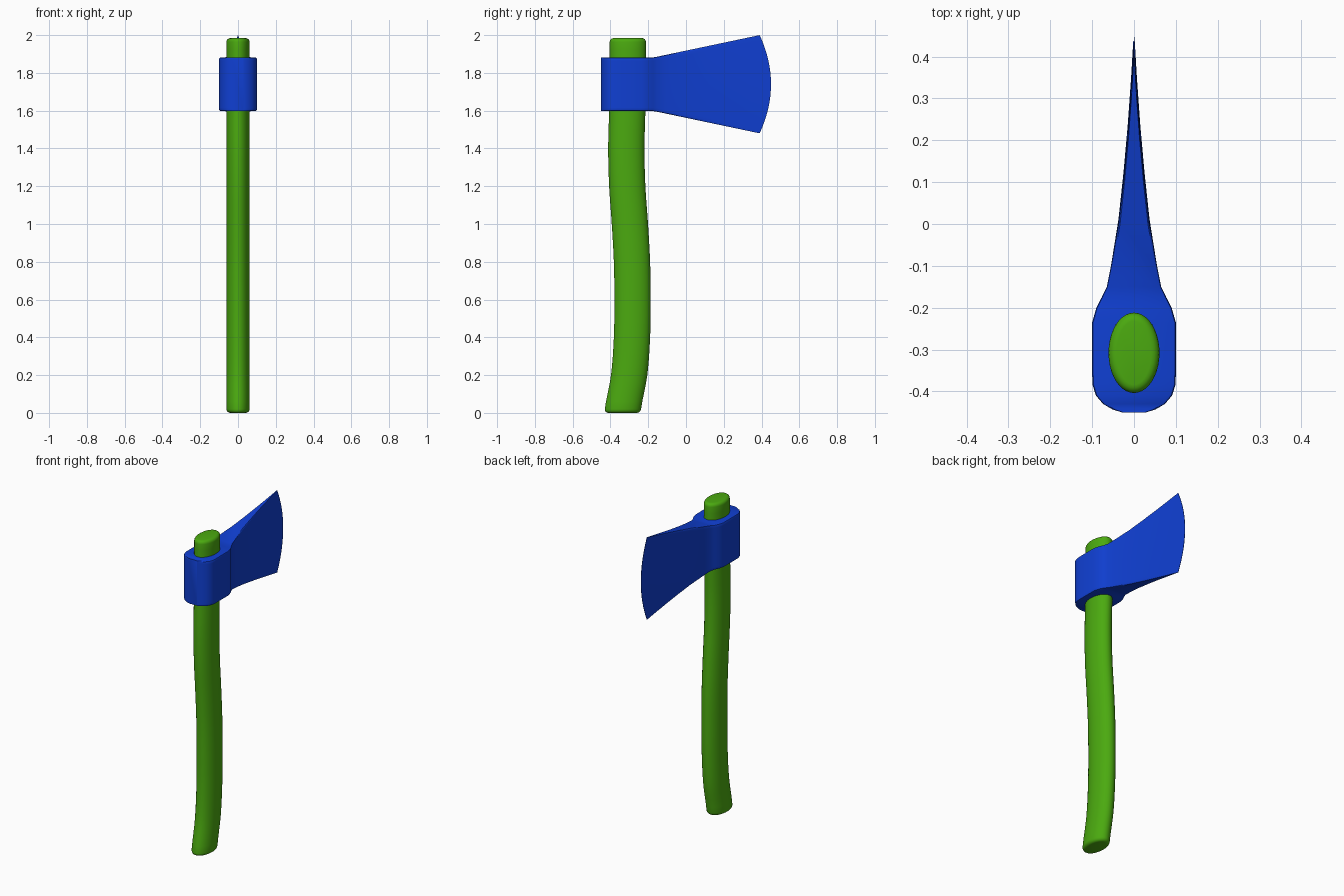
import bpy, bmesh, math

if "Cube" in bpy.data.objects:
    bpy.data.objects.remove(bpy.data.objects["Cube"])


def loft(name, rings, color):
    """Skin closed loops of points, cap both ends and shade smooth."""
    bm = bmesh.new()
    loops = [[bm.verts.new(p) for p in ring] for ring in rings]
    n = len(loops[0])
    for a, b in zip(loops, loops[1:]):
        for i in range(n):
            j = (i + 1) % n
            bm.faces.new((a[i], a[j], b[j], b[i]))
    bm.faces.new(loops[0][::-1])
    bm.faces.new(loops[-1])
    bmesh.ops.recalc_face_normals(bm, faces=bm.faces[:])
    mesh = bpy.data.meshes.new(name)
    bm.to_mesh(mesh)
    bm.free()
    obj = bpy.data.objects.new(name, mesh)
    bpy.context.collection.objects.link(obj)
    mat = bpy.data.materials.new(name + "_colour")
    mat.diffuse_color = color
    mat.use_nodes = True
    mat.node_tree.nodes["Principled BSDF"].inputs["Base Color"].default_value = mat.diffuse_color
    mesh.materials.append(mat)
    bpy.ops.object.select_all(action='DESELECT')
    obj.select_set(True)
    bpy.context.view_layer.objects.active = obj
    bpy.ops.object.shade_smooth_by_angle(angle=math.radians(35))
    return obj


# Handle: gently S-curved oval shaft, centre line given every 0.2 in height
CENTRES = [-.336, -.301, -.286, -.283, -.286, -.297, -.311, -.316, -.311, -.308, -.308]


def centre(z):
    k = min(int(z / 0.2), 9)
    t = z / 0.2 - k
    p0, p1, p2, p3 = (CENTRES[min(max(k + d, 0), 10)] for d in (-1, 0, 1, 2))
    return 0.5 * (2 * p1 + (p2 - p0) * t + (2 * p0 - 5 * p1 + 4 * p2 - p3) * t * t
                  + (3 * p1 - p0 - 3 * p2 + p3) * t ** 3)


def oval(z, inset=0.0):
    return [((0.061 - inset) * math.cos(a), centre(z) + (0.096 - inset) * math.sin(a), z)
            for a in (2 * math.pi * i / 40 for i in range(40))]


R, TOP = 0.02, 1.984
arc = [(R * (1 - math.sin(a)), R * (1 - math.cos(a))) for a in
       (math.pi / 2 * i / 4 for i in range(5))]          # (height, inset) of rounded ends
arc = [(h, R - math.sqrt(max(0, R * R - (R - h) ** 2))) for h, _ in reversed(arc)]
arc.sort()
levels = arc + [(0.06 + (TOP - 0.12) * i / 40, 0) for i in range(41)]
levels += [(TOP - h, d) for h, d in reversed(arc)]
loft("handle", [oval(z, d) for z, d in levels], (0.07, 0.40, 0.005, 1))

# Axe head: (distance along y, half thickness) from poll to cutting edge
STATIONS = [(-.45, .03), (-.443, .052), (-.43, .074), (-.41, .091), (-.385, .099),
            (-.36, .1), (-.235, .1), (-.2, .09), (-.175, .077), (-.15, .065), (-.1, .055),
            (0, .037), (.1, .025), (.2, .015), (.3, .007), (.39, .001)]
ROWS = [-1, -.985, -.95] + [i / 8 for i in range(-7, 8)] + [.95, .985, 1]


def head_section(y, w):
    flare = max(0, (y + 0.17) / 0.56)
    bulge = 0.06 * max(0, (y + 0.1) / 0.49)
    half = 0.142 + 0.118 * flare
    side = []
    for t in ROWS:
        thick = w * (0.9 if abs(t) == 1 else 0.975 if abs(t) > .98 else 1)
        side.append((thick, y + bulge * (1 - t * t), 1.74 + half * t))
    return side + [(-x, yy, z) for x, yy, z in reversed(side)]


loft("axe_head", [head_section(y, w) for y, w in STATIONS], (0.005, 0.05, 0.65, 1))
